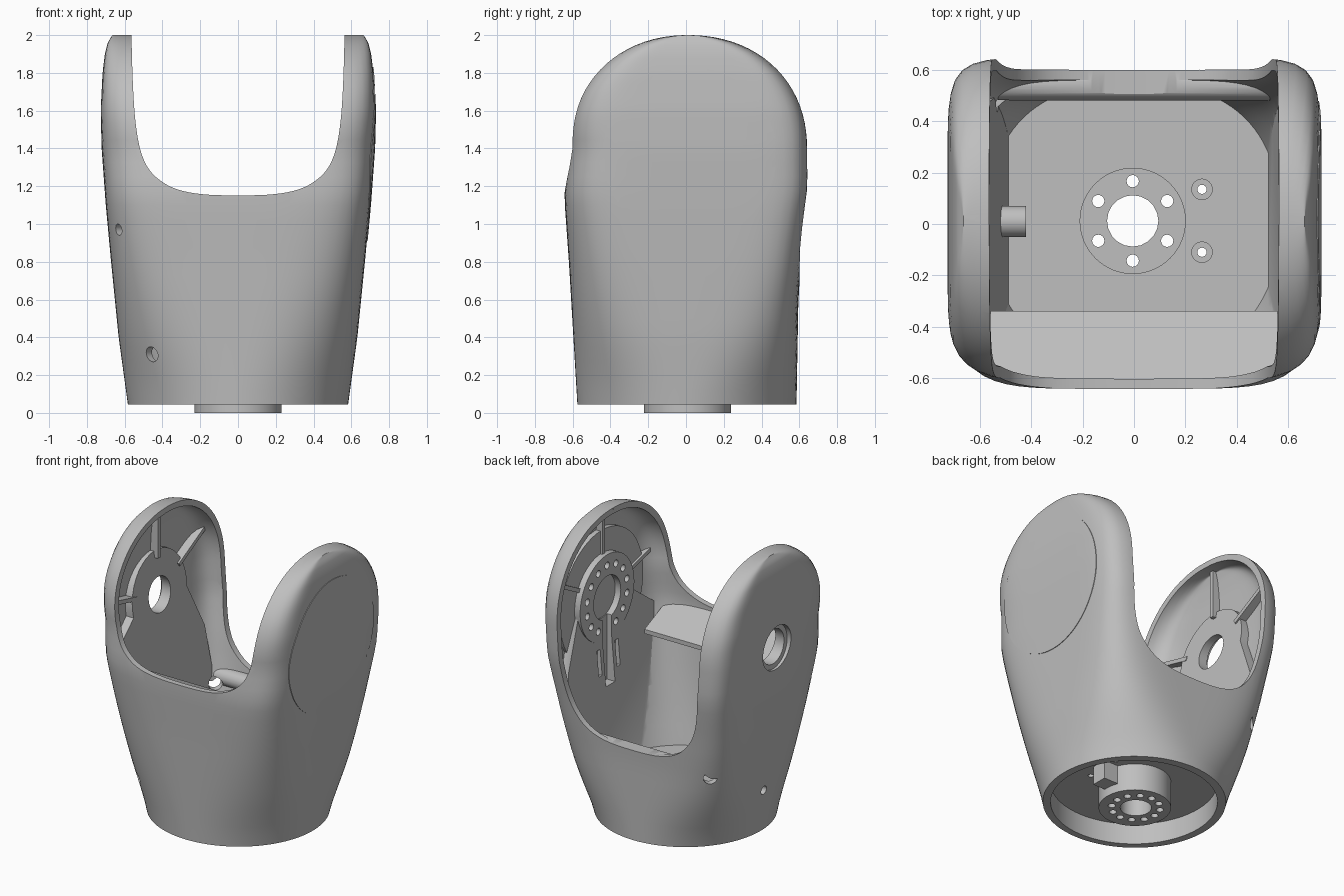
import bpy, bmesh, math
from mathutils import Matrix, Vector

cube = bpy.data.objects.get("Cube")
if cube:
    bpy.data.objects.remove(cube, do_unlink=True)

grey = bpy.data.materials.new("plain grey")
grey.use_nodes = True
GREY = (0.52, 0.52, 0.52, 1)
grey.diffuse_color = GREY
grey.node_tree.nodes["Principled BSDF"].inputs["Base Color"].default_value = GREY

PIVOT_Y, PIVOT_Z = 0.02, 1.37
HALF_X = [(0.045, 0.583), (0.4, 0.632), (0.8, 0.672), (1.1, 0.70), (1.4, 0.722),
          (1.6, 0.727), (1.8, 0.717), (1.9, 0.705), (1.96, 0.69), (2.0, 0.665)]
FRONT = [(0.045, 0.575), (0.8, 0.62), (1.15, 0.645), (1.4, 0.62)]
BACK = [(0.045, 0.585), (0.6, 0.595), (0.9, 0.615), (1.2, 0.65), (1.4, 0.648)]


def lerp(table, z):
    z = min(max(z, table[0][0]), table[-1][0])
    for (z0, v0), (z1, v1) in zip(table, table[1:]):
        if z <= z1:
            return v0 + (v1 - v0) * (z - z0) / (z1 - z0)


def finish(name, bm):
    bmesh.ops.recalc_face_normals(bm, faces=bm.faces)
    mesh = bpy.data.meshes.new(name)
    bm.to_mesh(mesh)
    bm.free()
    mesh.materials.append(grey)
    obj = bpy.data.objects.new(name, mesh)
    bpy.context.collection.objects.link(obj)
    return obj


def shell(name, inset, bottom, seg=120):
    """Round base lofted into a boxy section that closes in a rounded top."""
    bm = bmesh.new()
    top = 0.6 - inset
    heights = [bottom + (1.4 - bottom) * i / 18 for i in range(18)]
    heights += [1.4 + top * math.sin(math.radians(88 * i / 20)) for i in range(21)]
    rings = []
    for z in heights:
        t = min(1, max(0, (z - 0.045) / 1.15)) ** 1.4
        rise = max(0, z - 1.4) / top
        round_off = (1 - rise ** 2.15) ** (1 / 2.15)
        a = lerp(HALF_X, z) - inset
        ring = []
        for i in range(seg):
            c, s = math.cos(math.tau * i / seg), math.sin(math.tau * i / seg)
            b = (lerp(BACK if s > 0 else FRONT, z) - inset) * round_off
            n = 2 + (7 if s > 0 else 3.6 + 2 * min(1, rise * 2)) * t
            # follow the angle of the stretched section so narrow rings stay even
            r = (abs(c) ** n + abs(s) ** n) ** (-1 / n)
            ring.append(bm.verts.new((a * r * c, b * r * s + 0.01 * (1 - round_off), z)))
        rings.append(ring)
    for low, high in zip(rings, rings[1:]):
        for i in range(seg):
            j = (i + 1) % seg
            bm.faces.new((low[i], low[j], high[j], high[i]))
    bm.faces.new(rings[0])
    bm.faces.new(rings[-1])
    return finish(name, bm)


def prism(name, points, place, start, end):
    """Extrude a 2D outline; place(u, v, w) maps it into space."""
    bm = bmesh.new()
    ends = [[bm.verts.new(place(u, v, w)) for u, v in points] for w in (start, end)]
    for ring in ends:
        bm.faces.new(ring)
    for i in range(len(points)):
        j = (i + 1) % len(points)
        bm.faces.new((ends[0][i], ends[0][j], ends[1][j], ends[1][i]))
    return finish(name, bm)


def soften(points):
    """Round an open outline by cutting its corners, keeping both ends."""
    for _ in range(3):
        cut = [points[0]]
        for p, q in zip(points, points[1:]):
            cut += [tuple(u + (v - u) * f for u, v in zip(p, q)) for f in (0.25, 0.75)]
        points = cut + [points[-1]]
    return points


def rod(name, start, end, radius, seg=48):
    start, end = Vector(start), Vector(end)
    turn = (end - start).to_track_quat("Z", "Y").to_matrix().to_4x4()
    bm = bmesh.new()
    bmesh.ops.create_cone(bm, cap_ends=True, segments=seg, radius1=radius, radius2=radius,
                          depth=(end - start).length,
                          matrix=Matrix.Translation((start + end) / 2) @ turn)
    return finish(name, bm)


def box(name, centre, size, turn=0):
    bm = bmesh.new()
    bmesh.ops.create_cube(bm, size=1, matrix=Matrix.Translation(centre)
                          @ Matrix.Rotation(turn, 4, "X") @ Matrix.Diagonal((*size, 1)))
    return finish(name, bm)


def combine(obj, tool, operation="DIFFERENCE"):
    mod = obj.modifiers.new("cut", "BOOLEAN")
    mod.operation, mod.object, mod.solver = operation, tool, "EXACT"
    bpy.context.view_layer.objects.active = obj
    bpy.ops.object.modifier_apply(modifier=mod.name)
    bpy.data.objects.remove(tool, do_unlink=True)


def pivot(x, y=0, z=0):
    return (x, PIVOT_Y + y, PIVOT_Z + z)


# Hollow inside: everything taken out of it stays solid in the housing
cavity = shell("cavity", 0.04, 0.22)
arc = [(PIVOT_Y + 0.3 * math.cos(math.radians(d)), PIVOT_Z + 0.3 * math.sin(math.radians(d)))
       for d in range(-10, 191, 10)]
outline = arc + [(-0.54, 1.12), (-0.56, 0.1), (0.56, 0.1), (0.46, 1.0)]
for side, slope in ((1, 0.085), (-1, 0.115)):
    combine(cavity, prism("bearing_wall", outline,
                          lambda y, z, w: (side * (w - slope * (PIVOT_Z - z)), y, z), 0.622, 1.0))
    for angle in (28, 90, 166):
        c, s = math.cos(math.radians(angle)), math.sin(math.radians(angle))
        combine(cavity, box("rib", pivot(side * 0.71, 0.48 * c, 0.48 * s),
                            (0.17, 0.45, 0.028), math.radians(angle)))
combine(cavity, rod("bearing_ring", pivot(0.597), pivot(0.9), 0.3, 64))
combine(cavity, rod("back_bar", (-0.53, 0.54, 0.635), (0.53, 0.54, 0.635), 0.058))
combine(cavity, rod("cable_post", (-0.7, 0.01, 0.42), (-0.42, 0.01, 0.42), 0.06))

# Outer housing with a hollow, a low back opening and a high front opening
housing = shell("housing", 0, 0.045)
combine(housing, cavity)
half = [(0.2, 1.155), (0.34, 1.185), (0.43, 1.24), (0.49, 1.31), (0.53, 1.43),
        (0.555, 1.65), (0.567, 2.1)]
opening = soften([(-x, z) for x, z in reversed(half)] + [(0, 1.15)] + half)
combine(housing, prism("front_opening", opening, lambda x, z, w: (x, w, z), -1, 0.001))
deep = [(x, 0.68 + (z - 1.15) * 1.5) for x, z in opening]
combine(housing, prism("back_opening", deep, lambda x, z, w: (x, w, z), -0.001, 1))

# Underside recess and central hub
combine(housing, rod("base_recess", (0, 0, -0.2), (0, 0, 0.19), 0.53, 96))
combine(housing, rod("hub", (0, 0.008, 0), (0, 0.008, 0.21), 0.23, 64), "UNION")
combine(housing, box("cable_box", (0.27, 0.04, 0.13), (0.11, 0.11, 0.14)), "UNION")
combine(housing, rod("hub_step", (-0.005, 0.012, 0.205), (-0.005, 0.012, 0.5), 0.205, 64))
combine(housing, rod("hub_bore", (-0.005, 0.012, -0.1), (-0.005, 0.012, 0.5), 0.1, 20))
for i in range(12):
    a = math.radians(30 * i)
    x, y = 0.155 * math.cos(a) - 0.005, 0.012 + 0.155 * math.sin(a)
    depth = 0.5 if i % 2 else 0.05
    combine(housing, rod("hub_hole", (x, y, -0.1), (x, y, depth), 0.024, 16))
for y in (0.135, -0.11):
    combine(housing, rod("floor_hole", (0.265, y, 0.1), (0.265, y, 0.4), 0.018, 16))
    combine(housing, rod("floor_sink", (0.265, y, 0.212), (0.265, y, 0.4), 0.04, 24))

# Right arm: through hole with a counterbore
combine(housing, rod("arm_hole", pivot(-0.9), pivot(-0.4), 0.12))
combine(housing, rod("arm_counterbore", pivot(-0.9), pivot(-0.69), 0.155))

# Left arm: blind bore, keyway and bolt circle inside the ring
combine(housing, rod("bearing_bore", pivot(0.4), pivot(0.66), 0.15))
combine(housing, box("keyway", pivot(0.55, 0, -0.3), (0.17, 0.1, 0.6)))
for i in range(14):
    a = math.tau * (i + 0.5) / 14
    if abs(math.degrees(a) - 270) > 20:
        y, z = 0.225 * math.cos(a), 0.225 * math.sin(a)
        combine(housing, rod("bolt_hole", pivot(0.4, y, z), pivot(0.65, y, z), 0.024, 16))
for y in (-0.1, 0.1):
    combine(housing, box("side_slot", pivot(0.57, y, -0.42), (0.09, 0.035, 0.18)))

# Small round ports in the wall
for x, y, z, r in ((-0.6, -0.47, 0.97, 0.03), (-0.43, -0.43, 0.31, 0.04),
                   (-0.46, 0.43, 0.6, 0.045), (-0.62, 0.03, 0.35, 0.03)):
    combine(housing, rod("port", (x * 0.92, y * 0.92, z), (x * 1.2, y * 1.2, z), r, 24))

# Sloping shelf behind the front rim
ledge = [(-0.615, 1.14), (-0.34, 1.02), (-0.34, 0.99), (-0.615, 1.1)]
shelf = prism("front_shelf", ledge, lambda y, z, w: (w, y, z), -0.56, 0.56)
combine(shelf, shell("shelf_limit", 0.02, 0.1), "INTERSECT")

# Round cover that follows the left arm surface
cover = shell("arm_cover", -0.004, 0.1)
combine(cover, rod("cover_limit", pivot(0.64), pivot(0.9), 0.46, 96), "INTERSECT")

for obj in (housing, shelf, cover):
    bpy.ops.object.select_all(action="DESELECT")
    obj.select_set(True)
    bpy.context.view_layer.objects.active = obj
    bpy.ops.object.shade_smooth_by_angle(angle=math.radians(30))
